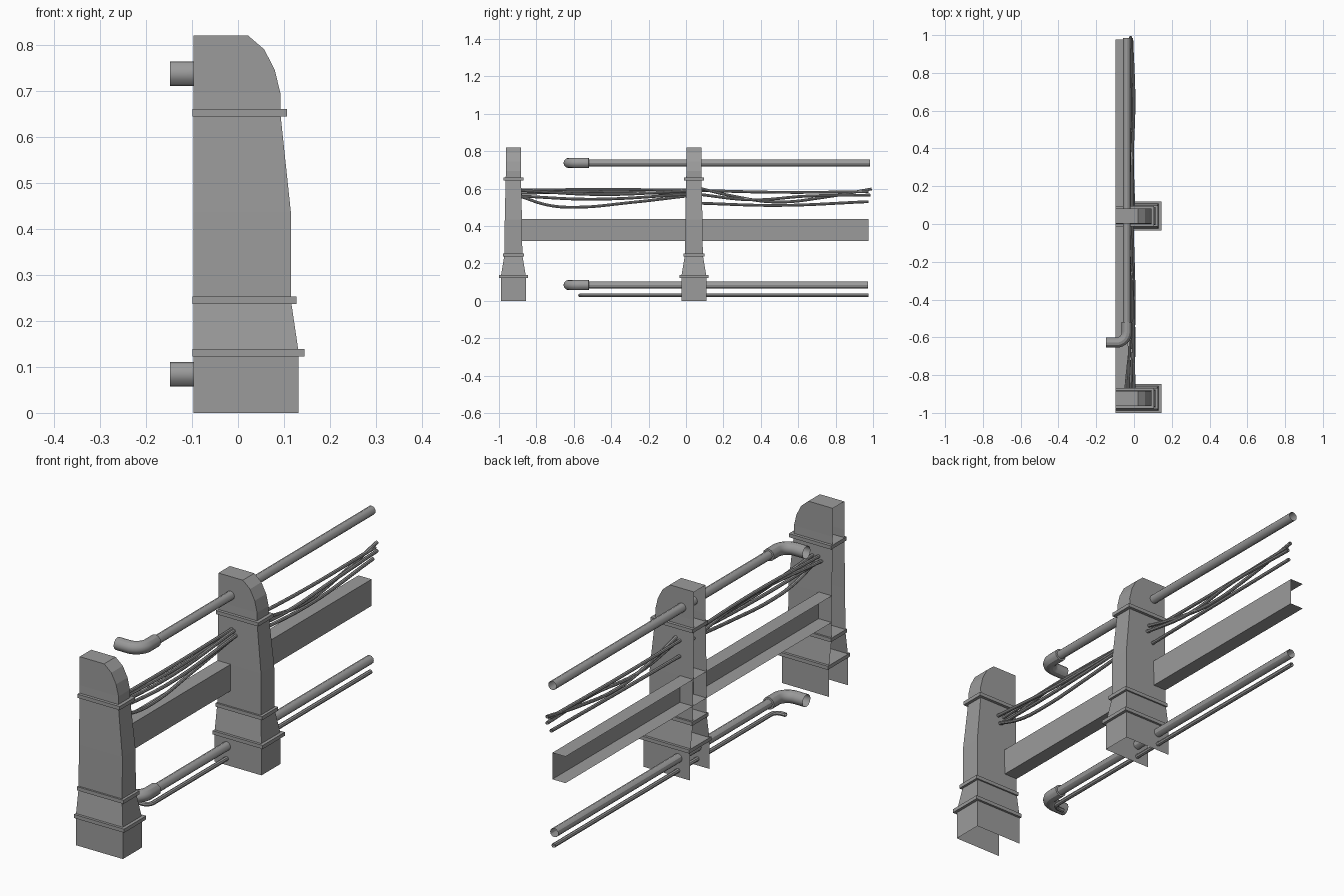
import bpy
import bmesh
from math import sin, cos, pi
from mathutils import Matrix, Vector

cube = bpy.data.objects.get("Cube")
if cube:
    bpy.data.objects.remove(cube, do_unlink=True)

grey = bpy.data.materials.new("plain_grey")
grey.use_nodes = True
color = (0.33, 0.33, 0.33, 1)
grey.diffuse_color = color
grey.node_tree.nodes["Principled BSDF"].inputs["Base Color"].default_value = color

BACK = -0.097
PIPE_X = -0.038


def mesh_object(name, bm):
    mesh = bpy.data.meshes.new(name)
    bm.to_mesh(mesh)
    bm.free()
    mesh.materials.append(grey)
    obj = bpy.data.objects.new(name, mesh)
    bpy.context.collection.objects.link(obj)
    return obj


def tube(name, points, radius, spline_type="POLY", collar=False, sides=2):
    """Open round tube along a path, turned into a smooth mesh."""
    curve = bpy.data.curves.new(name, "CURVE")
    curve.dimensions = "3D"
    curve.bevel_depth = radius
    curve.bevel_resolution = sides
    curve.resolution_u = 6
    spline = curve.splines.new(spline_type)
    if spline_type == "BEZIER":
        spline.bezier_points.add(len(points) - 1)
        for bp, p in zip(spline.bezier_points, points):
            bp.co = p
            bp.handle_left_type = bp.handle_right_type = "AUTO"
    else:
        spline.points.add(len(points) - 1)
        for sp, p in zip(spline.points, points):
            sp.co = (*p, 1)
        if collar:
            spline.points[0].radius = 0.7
    curve.materials.append(grey)
    obj = bpy.data.objects.new(name, curve)
    bpy.context.collection.objects.link(obj)
    bpy.ops.object.select_all(action="DESELECT")
    obj.select_set(True)
    bpy.context.view_layer.objects.active = obj
    bpy.ops.object.convert(target="MESH")
    bpy.ops.object.shade_smooth_by_angle()
    return obj


def elbow_path(z, start, y_end, bend, x_end):
    """Path that runs towards -y and turns to -x."""
    arc = [(PIPE_X - bend + bend * cos(a), y_end + bend - bend * sin(a), z)
           for a in (i * pi / 16 for i in range(9))]
    return [(PIPE_X, start, z)] + arc + [(x_end, y_end, z)]


# Posts: thin shells, open at the back and underneath: (z, front x, half width)
POST_RINGS = [(0, 0.132, 0.067), (0.13, 0.132, 0.067), (0.245, 0.115, 0.048),
              (0.435, 0.115, 0.046), (0.652, 0.092, 0.041), (0.695, 0.092, 0.04),
              (0.745, 0.08, 0.04), (0.79, 0.057, 0.04), (0.82, 0.022, 0.04)]
# Bands: (z, front x, half width)
BANDS = [(0.131, 0.145, 0.077), (0.245, 0.127, 0.056), (0.652, 0.107, 0.054)]

for label, cy in (("front", -0.923), ("middle", 0.042)):
    bm = bmesh.new()
    rings = [[bm.verts.new(p) for p in ((BACK, cy - h, z), (x, cy - h, z),
                                        (x, cy + h, z), (BACK, cy + h, z))]
             for z, x, h in POST_RINGS]
    for low, high in zip(rings, rings[1:]):
        for i in range(3):
            bm.faces.new((low[i], low[i + 1], high[i + 1], high[i]))
    bm.faces.new(rings[-1])
    mesh_object(label + "_post", bm)

    bm = bmesh.new()
    for z, x, h in BANDS:
        back = BACK - 0.002
        bmesh.ops.create_cube(
            bm, size=1,
            matrix=Matrix.Translation(Vector(((x + back) / 2, cy, z)))
            @ Matrix.Diagonal((x - back, 2 * h, 0.016, 1)))
    mesh_object(label + "_post_bands", bm)

# Channel beam, open towards the back
bm = bmesh.new()
section = [(BACK, 0.32), (-0.033, 0.32), (-0.033, 0.437), (BACK, 0.437)]
ends = [[bm.verts.new((x, y, z)) for x, z in section] for y in (-0.88, 0.977)]
for i in range(3):
    bm.faces.new((ends[0][i], ends[1][i], ends[1][i + 1], ends[0][i + 1]))
mesh_object("channel_beam", bm)

# Main pipes with thicker elbows
for label, z, y_end in (("upper", 0.737, 0.985), ("lower", 0.084, 0.972)):
    tube(label + "_pipe", [(PIPE_X, -0.53, z), (PIPE_X, y_end, z)], 0.0195, sides=4)
    path = elbow_path(z, -0.52, -0.628, 0.056, -0.148)
    tube(label + "_elbow", [(PIPE_X, -0.519, z)] + path, 0.027, collar=True, sides=4)

# Thin pipe with a small hooked end
tube("thin_pipe", elbow_path(0.029, 0.977, -0.567, 0.03, -0.09), 0.0095)

# Loose cables: (x, y, z) control points
CABLES = [
    [(-0.03, -0.89, 0.592), (-0.02, -0.45, 0.595), (-0.03, 0.02, 0.592)],
    [(0, -0.89, 0.59), (-0.005, -0.45, 0.568), (-0.02, 0.02, 0.588)],
    [(-0.045, -0.89, 0.575), (-0.01, -0.45, 0.583), (-0.04, 0.02, 0.57)],
    [(-0.02, -0.89, 0.56), (0, -0.5, 0.543), (-0.01, 0.02, 0.57)],
    [(-0.01, -0.89, 0.56), (-0.002, -0.74, 0.512), (0, -0.6, 0.5),
     (-0.01, -0.3, 0.525), (-0.02, 0.02, 0.562)],
    [(-0.01, 0.06, 0.605), (-0.01, 0.25, 0.56), (-0.01, 0.48, 0.528),
     (-0.015, 0.75, 0.555), (-0.018, 0.993, 0.598)],
    [(-0.03, 0.06, 0.59), (-0.02, 0.5, 0.58), (-0.015, 0.975, 0.583)],
    [(0, 0.06, 0.57), (-0.008, 0.35, 0.54), (0, 0.65, 0.56), (-0.012, 0.985, 0.565)],
    [(-0.03, 0.06, 0.522), (-0.01, 0.5, 0.51), (-0.025, 0.975, 0.53)],
]
for n, points in enumerate(CABLES):
    tube("cable_%d" % (n + 1), points, 0.0075, "BEZIER")
